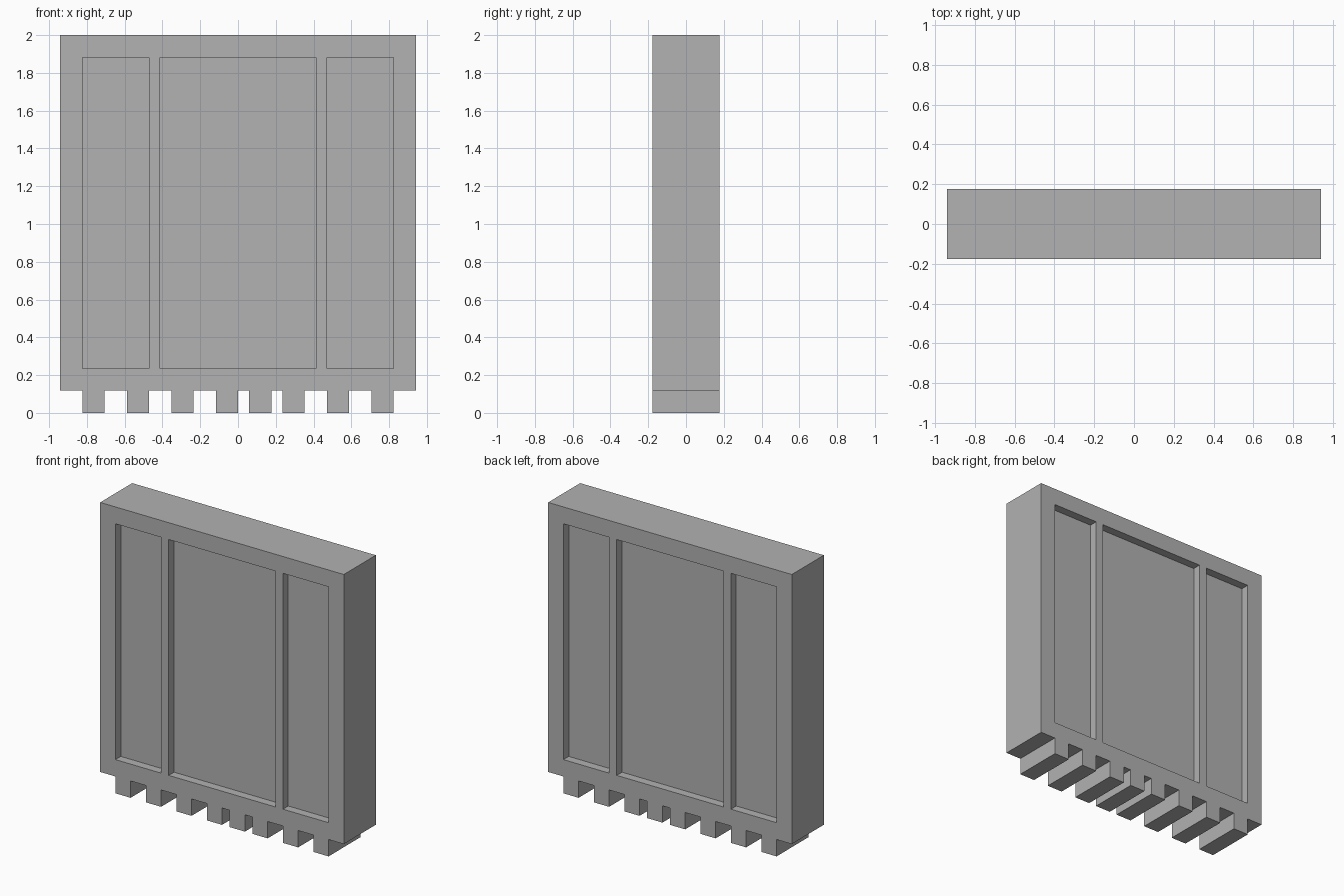
import bpy
import bmesh
from mathutils import Matrix, Vector

if "Cube" in bpy.data.objects:
    bpy.data.objects.remove(bpy.data.objects["Cube"])

U = 2 / 34            # modelling unit: the block is 32 x 6 x 34 units
HALF_W, HALF_D, HEIGHT = 16, 3, 34
FOOT_H = 2
FEET = [(-14, -12), (-10, -8), (-6, -4), (-2, 0), (1, 3), (4, 6), (8, 10), (12, 14)]
PANELS = [(-14, -8), (-7, 7), (8, 14)]
PANEL_Z = (4, 32)
RECESS = 1

grey = bpy.data.materials.new("plain grey")
grey.diffuse_color = (0.445, 0.445, 0.445, 1)
grey.use_nodes = True
grey.node_tree.nodes["Principled BSDF"].inputs["Base Color"].default_value = grey.diffuse_color


def make_object(name, bm):
    bmesh.ops.scale(bm, vec=(U, U, U), verts=bm.verts)
    bmesh.ops.recalc_face_normals(bm, faces=bm.faces)
    mesh = bpy.data.meshes.new(name)
    bm.to_mesh(mesh)
    bm.free()
    mesh.materials.append(grey)
    obj = bpy.data.objects.new(name, mesh)
    bpy.context.collection.objects.link(obj)
    return obj


# Block with feet: a toothed outline extruded front to back
outline = [(-HALF_W, HEIGHT), (-HALF_W, FOOT_H)]
for x0, x1 in FEET:
    outline += [(x0, FOOT_H), (x0, 0), (x1, 0), (x1, FOOT_H)]
outline += [(HALF_W, FOOT_H), (HALF_W, HEIGHT)]

bm = bmesh.new()
face = bm.faces.new([bm.verts.new((x, -HALF_D, z)) for x, z in outline])
ext = bmesh.ops.extrude_face_region(bm, geom=[face], use_keep_orig=True)
moved = [g for g in ext["geom"] if isinstance(g, bmesh.types.BMVert)]
bmesh.ops.translate(bm, vec=(0, 2 * HALF_D, 0), verts=moved)
block = make_object("panelled_block", bm)

# Cutters for the three recessed panels on the front and back
bm = bmesh.new()
for side in (-1, 1):
    for x0, x1 in PANELS:
        z0, z1 = PANEL_Z
        centre = Vector(((x0 + x1) / 2, side * HALF_D, (z0 + z1) / 2))
        size = Matrix.Diagonal((x1 - x0, 2 * RECESS, z1 - z0, 1))
        bmesh.ops.create_cube(bm, size=1, matrix=Matrix.Translation(centre) @ size)
cutter = make_object("panel_cutter", bm)
cutter.hide_render = True

cut = block.modifiers.new("recessed panels", 'BOOLEAN')
cut.operation = 'DIFFERENCE'
cut.solver = 'EXACT'
cut.object = cutter
bpy.context.view_layer.objects.active = block
block.select_set(True)
bpy.ops.object.modifier_apply(modifier=cut.name)
bpy.data.objects.remove(cutter)
